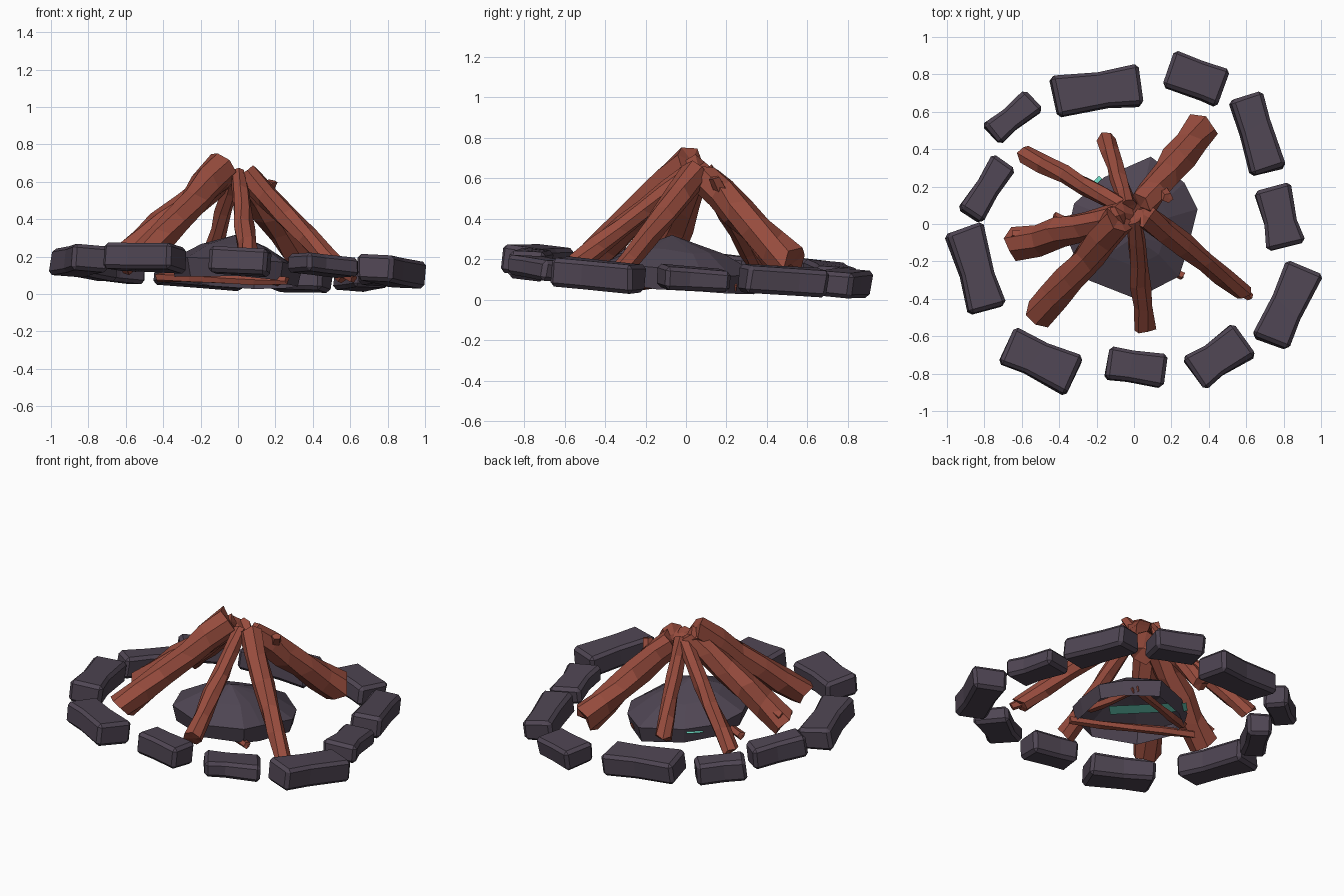
import bpy, bmesh, math, random
from mathutils import Vector, Matrix

if "Cube" in bpy.data.objects:
    bpy.data.objects.remove(bpy.data.objects["Cube"])

random.seed(7)


def material(name, rgb):
    m = bpy.data.materials.new(name)
    m.diffuse_color = (*rgb, 1)
    m.use_nodes = True
    m.node_tree.nodes["Principled BSDF"].inputs["Base Color"].default_value = m.diffuse_color
    return m


STONE = material("dark purple stone", (0.078, 0.060, 0.086))
WOOD = material("red brown wood", (0.310, 0.072, 0.047))
TEAL = material("pale teal", (0.20, 0.90, 0.70))
TILT = Vector((0.06, 0.08, 1)).normalized()  # the whole fire pit leans slightly


def finish(bm, name, mat):
    bmesh.ops.recalc_face_normals(bm, faces=bm.faces)
    me = bpy.data.meshes.new(name)
    bm.to_mesh(me)
    bm.free()
    me.materials.append(mat)
    ob = bpy.data.objects.new(name, me)
    bpy.context.collection.objects.link(ob)
    return ob


def jitter(a):
    return random.uniform(-a, a)


def stone(name, x, y, z, length, width, height, angle):
    """Chamfered block, a little pinched in the middle."""
    bm = bmesh.new()
    bmesh.ops.create_cube(bm, size=1)
    for v in bm.verts:
        v.co = Vector((v.co.x * length * (1 + jitter(.05)),
                       v.co.y * width * (1 + jitter(.08)),
                       v.co.z * height * (1 + jitter(.08))))
    bmesh.ops.bevel(bm, geom=bm.edges[:], offset=.02, segments=1, affect='EDGES')
    cut = bmesh.ops.bisect_plane(bm, geom=bm.verts[:] + bm.edges[:] + bm.faces[:],
                                 plane_co=(jitter(.04), 0, 0), plane_no=(1, jitter(.3), 0))
    pinch = .90 + jitter(.06)
    for v in cut['geom_cut']:
        if isinstance(v, bmesh.types.BMVert):
            v.co.y *= pinch
    rot = Vector((0, 0, 1)).rotation_difference(TILT).to_matrix().to_4x4()
    bm.transform(Matrix.Translation((x, y, z)) @ rot
                 @ Matrix.Rotation(math.radians(angle), 4, 'Z'))
    finish(bm, name, STONE)


def tube(bm, a, b, r0, r1, rings, sides, rough):
    """Rough faceted stick from a to b with capped ends."""
    a, b = Vector(a), Vector(b)
    d = b - a
    q = d.to_track_quat('Z', 'Y')
    loops = []
    for i in range(rings + 1):
        t = i / rings
        end = i in (0, rings)
        off = Vector((0, 0, 0)) if end else Vector((jitter(.08), jitter(.08), 0)) * r0
        loop = []
        for s in range(sides):
            ang = 2 * math.pi * s / sides + .15 * i
            r = (r0 + (r1 - r0) * t) * (1 + jitter(rough))
            slip = jitter(.3) * r0
            p = Vector((r * math.cos(ang), r * math.sin(ang), slip)) + off
            loop.append(bm.verts.new(a + d * t + q @ p))
        loops.append(loop)
    for l0, l1 in zip(loops, loops[1:]):
        for s in range(sides):
            n = (s + 1) % sides
            bm.faces.new((l0[s], l0[n], l1[n], l1[s]))
    for loop in (loops[0], loops[-1]):
        c = bm.verts.new(sum((v.co for v in loop), Vector()) / sides)
        for s in range(sides):
            bm.faces.new((loop[s], loop[(s + 1) % sides], c))


# ring of stones: x, y, z, length, width, height, angle
ring = [
    (-.50, -.73, .195, .41, .22, .14, -25),
    (.01, -.765, .175, .31, .18, .14, -8),
    (.455, -.71, .155, .33, .21, .10, 34),
    (.82, -.435, .12, .45, .21, .14, 66),
    (.775, .04, .105, .33, .21, .11, 103),
    (.66, .48, .095, .42, .19, .14, 107),
    (.33, .775, .08, .31, .20, .13, -20),
    (-.20, .71, .11, .46, .22, .14, 9),
    (-.65, .57, .135, .29, .15, .14, 40),
    (-.785, .19, .155, .34, .15, .14, 57),
    (-.85, -.24, .18, .45, .20, .14, 106),
]
for i, s in enumerate(ring):
    stone(f"ring_stone_{i + 1}", *s)

# hollow faceted ash mound, open underneath
bm = bmesh.new()
outline = [(.09, .36), (.27, .22), (.34, .08), (.28, -.16), (.24, -.28),
           (.01, -.40), (-.27, -.29), (-.36, -.07), (-.32, .11), (-.16, .25)]
rows = []
for scale, z in ((.94, .06), (1, .155), (.55, .25)):
    rows.append([bm.verts.new((x * scale, y * scale - .02 * (1 - scale),
                               z - .06 * x * scale - .09 * y * scale + jitter(.008)))
                 for x, y in outline])
N = len(outline)
for l0, l1 in zip(rows, rows[1:]):
    for s in range(N):
        bm.faces.new((l0[s], l0[(s + 1) % N], l1[(s + 1) % N], l1[s]))
apex = bm.verts.new((.0, -.07, .32))
for s in range(N):
    bm.faces.new((rows[-1][s], rows[-1][(s + 1) % N], apex))
finish(bm, "ash_mound", STONE)

# leaning logs: foot, top, foot radius, top radius
logs = [
    ("front_left_log", (-.50, -.48, .20), (-.075, .03, .685), .080, .088),
    ("left_log", (-.62, -.11, .18), (-.05, .06, .66), .090, .070),
    ("back_left_log", (-.58, .37, .15), (-.05, .09, .62), .052, .050),
    ("back_log", (-.15, .45, .15), (-.03, .09, .64), .052, .045),
    ("back_right_log", (.37, .52, .17), (.03, .09, .61), .095, .078),
    ("front_right_log", (.58, -.36, .09), (.05, .05, .63), .052, .068),
    ("front_log", (.06, -.55, .17), (0, .02, .64), .060, .042),
]
# branch stubs growing from some logs: start, end, radius
stubs = {
    "left_log": ((-.50, -.07, .28), (-.65, -.06, .23), .035),
    "back_right_log": ((.12, .20, .48), (.18, .14, .60), .035),
    "front_right_log": ((.50, -.30, .16), (.62, -.39, .08), .030),
}
for name, a, b, r0, r1 in logs:
    bm = bmesh.new()
    tube(bm, a, b, r0, r1, 5, 7, .12)
    if name in stubs:
        s, e, r = stubs[name]
        tube(bm, s, e, r * 1.3, r * .8, 2, 5, .1)
    finish(bm, name, WOOD)

# kindling lying under the mound
kindling = [((.26, -.28, .07), (-.43, .04, .09)),
            ((.20, .25, .07), (-.31, .08, .09)),
            ((.24, -.12, .08), (.20, .25, .07))]
for i, (a, b) in enumerate(kindling):
    bm = bmesh.new()
    tube(bm, a, b, .024, .026, 4, 5, .2)
    finish(bm, f"kindling_{i + 1}", WOOD)

# small teal ember plate hidden in the hollow, a single upward facing sheet
bpy.ops.mesh.primitive_plane_add(size=1, location=(-.06, .06, .12),
                                 rotation=(0, 0, math.radians(135)))
ember = bpy.context.object
ember.name = "ember_plate"
ember.scale = (.46, .10, 1)
ember.data.materials.append(TEAL)
